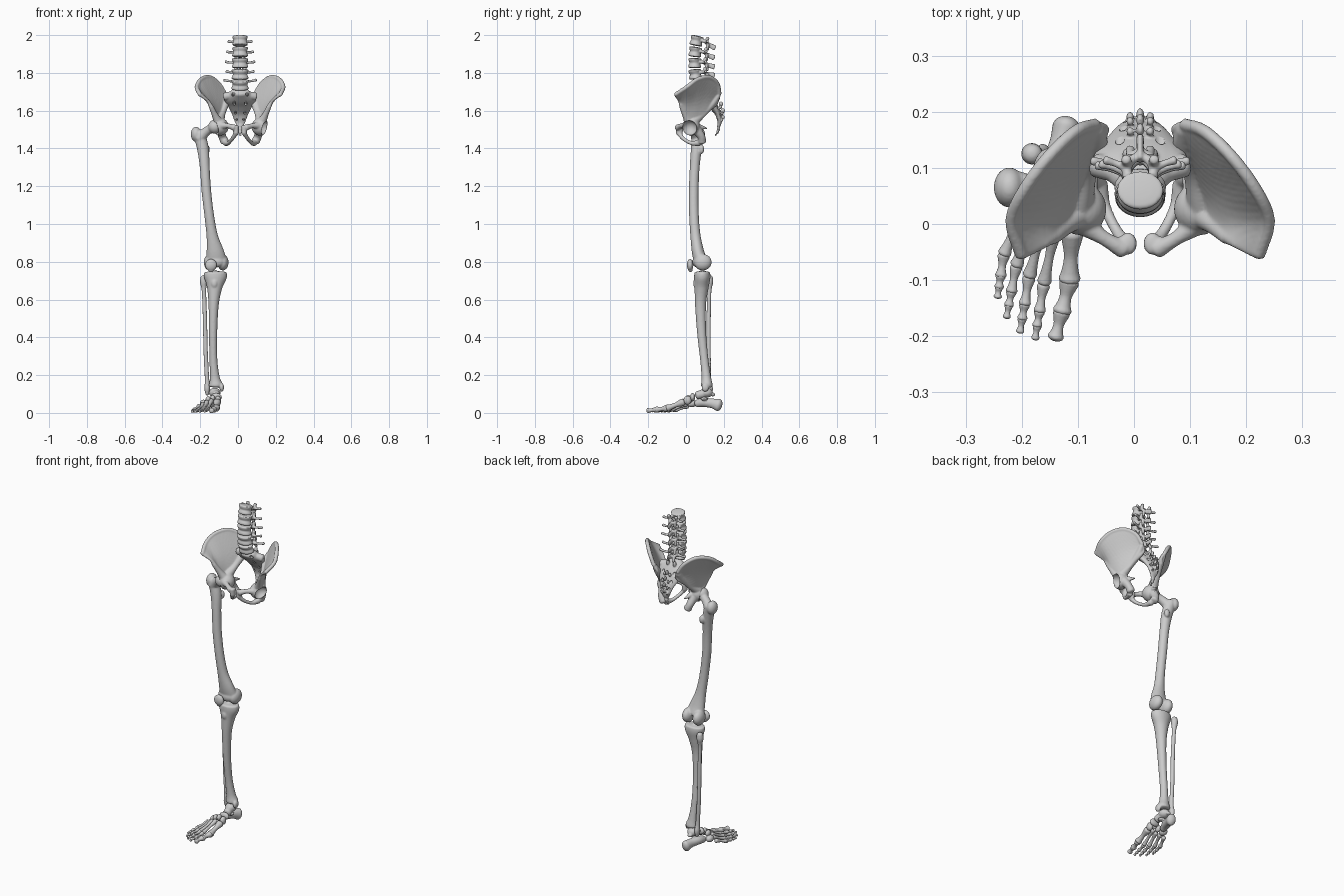
import bpy, bmesh, math
from mathutils import Vector, Matrix

MID = 0.011  # midline of pelvis and spine


def spline(pts, n):
    """Catmull-Rom samples through tuples of any length."""
    p = [Vector(q) for q in pts]
    p = [2 * p[0] - p[1]] + p + [2 * p[-1] - p[-2]]
    out = []
    for i in range(1, len(p) - 2):
        a, b, c, d = p[i - 1:i + 3]
        for k in range(n):
            t = k / n
            out.append(0.5 * (2 * b + (c - a) * t + (2 * a - 5 * b + 4 * c - d) * t * t
                              + (3 * b - a - 3 * c + d) * t ** 3))
    out.append(p[-2])
    return out


def tube(bm, pts, n=6, seg=16, dome=0.5):
    """Loft along (x, y, z, r) or (x, y, z, rx, ry) points with domed ends."""
    full = [tuple(p) + ((p[3],) if len(p) == 4 else ()) for p in pts]
    s = [(Vector(q[:3]), q[3], q[4]) for q in spline([Vector(f) for f in full], n)]
    d = (s[-1][0] - s[0][0]).normalized()
    ref = Vector((0, 1, 0)) if abs(d.x) > 0.85 else Vector((1, 0, 0))
    rings = []
    for i, (c, a, b) in enumerate(s):
        t = (s[min(i + 1, len(s) - 1)][0] - s[max(i - 1, 0)][0]).normalized()
        rings.append((c, a, b, t))

    def cap(r, sign):
        c, a, b, t = r
        return [(c + t * sign * dome * min(a, b) * math.sin(k), a * math.cos(k), b * math.cos(k), t)
                for k in (0.5, 1.0, 1.4)]
    rings = cap(rings[0], -1)[::-1] + rings + cap(rings[-1], 1)
    loops = []
    for c, a, b, t in rings:
        u = (ref - ref.dot(t) * t).normalized()
        v = t.cross(u)
        loops.append([bm.verts.new(c + u * a * math.cos(w) + v * b * math.sin(w))
                      for w in (2 * math.pi * k / seg for k in range(seg))])
    for p, q in zip(loops, loops[1:]):
        for k in range(seg):
            bm.faces.new((p[k], p[(k + 1) % seg], q[(k + 1) % seg], q[k]))
    bm.faces.new(loops[0][::-1])
    bm.faces.new(loops[-1])


def ball(bm, c, r, rot=(0, 0, 0)):
    r = (r, r, r) if isinstance(r, float) else r
    m = Matrix.Translation(c)
    for ang, ax in zip(rot, 'XYZ'):
        m = m @ Matrix.Rotation(math.radians(ang), 4, ax)
    bmesh.ops.create_uvsphere(bm, u_segments=24, v_segments=14, radius=1,
                              matrix=m @ Matrix.Diagonal((*r, 1)))


def bone(name, bm, voxel=0.004, smooth=3, mirror=False, cutter=None):
    """Fuse the overlapping pieces into one smooth bone."""
    bmesh.ops.recalc_face_normals(bm, faces=bm.faces)
    me = bpy.data.meshes.new(name)
    bm.to_mesh(me)
    bm.free()
    ob = bpy.data.objects.new(name, me)
    bpy.context.collection.objects.link(ob)
    for f in me.polygons:
        f.use_smooth = True
    if mirror:
        ob.location.x = MID
        ob.modifiers.new('mirror', 'MIRROR').use_mirror_merge = False
    if voxel:
        r = ob.modifiers.new('fuse', 'REMESH')
        r.mode, r.voxel_size, r.use_smooth_shade = 'VOXEL', voxel, True
        m = ob.modifiers.new('soften', 'SMOOTH')
        m.factor, m.iterations = 0.5, smooth
    else:
        ob.hide_render = True
        ob.display_type = 'WIRE'
    if cutter:
        b = ob.modifiers.new('cut', 'BOOLEAN')
        b.object, b.operation, b.solver = cutter, 'DIFFERENCE', 'EXACT'
    return ob


# Hip bones: ribs fused into the iliac wing, then rami around the foramen
bm = bmesh.new()
crest = spline([(.212, -.055, 1.685), (.229, .005, 1.725), (.207, .06, 1.765),
                (.163, .12, 1.777), (.115, .165, 1.745), (.08, .177, 1.69)], 9)
base = spline([(.158, -.025, 1.63), (.132, -.005, 1.57), (.118, .035, 1.545),
               (.105, .075, 1.56), (.09, .115, 1.60), (.073, .155, 1.635)], 9)
for a, b in zip(crest, base):
    m = (a + b) / 2 + Vector((-.014, .004, -.004))
    tube(bm, [(*a, .009), (*m, .0075), (*b, .012)], 5, 10)
tube(bm, [(*p, .0115) for p in crest[::3]], 3, 12)
tube(bm, [(.112, .035, 1.54, .03), (.095, .09, 1.585, .018), (.078, .14, 1.64, .02),
          (.078, .17, 1.68, .014)])
tube(bm, [(.155, -.025, 1.625, .012), (.13, 0, 1.57, .018), (.11, .02, 1.53, .03)])
ball(bm, (.107, .027, 1.515), .047)
tube(bm, [(.1, .0, 1.52, .022), (.065, -.025, 1.52, .013), (.03, -.045, 1.51, .017)])
tube(bm, [(.022, -.035, 1.515, .016, .02), (.021, -.035, 1.48, .015, .018)])
tube(bm, [(.022, -.038, 1.48, .013), (.042, -.012, 1.45, .01), (.063, .03, 1.428, .011),
          (.075, .07, 1.43, .018)])
tube(bm, [(.102, .055, 1.50, .027), (.095, .08, 1.465, .021), (.082, .085, 1.437, .023)])
tube(bm, [(.09, .07, 1.515, .015), (.078, .112, 1.505, .004)])
cut = bmesh.new()
ball(cut, (.134, .018, 1.508), .04)
socket = bone('socket_cutter', cut, voxel=0, mirror=True)
bone('hip_bones', bm, .004, 3, True, socket)

# Sacrum and coccyx with paired foramina
bm = bmesh.new()
tube(bm, [(MID, .075, 1.70, .05, .03), (MID, .11, 1.665, .085, .03), (MID, .14, 1.63, .068, .024),
          (MID, .168, 1.585, .045, .016), (MID, .178, 1.54, .028, .011),
          (MID, .172, 1.515, .015, .008)], 6, 24)
for y, z, r in ((.172, 1.503, .014), (.167, 1.487, .011), (.158, 1.472, .008)):
    ball(bm, (MID, y, z), (r, r * .7, r * .75))
for s in (-1, 1):
    tube(bm, [(MID + s * .03, .09, 1.685, .02), (MID + s * .078, .105, 1.675, .022)])
    ball(bm, (MID + s * .022, .125, 1.705), (.01, .01, .018))
    for y, z in ((.165, 1.655), (.183, 1.62), (.192, 1.585), (.19, 1.55)):
        ball(bm, (MID + s * .018, y, z), (.007, .008, .011))
for y, z in ((.168, 1.665), (.185, 1.635), (.195, 1.60), (.193, 1.565)):
    ball(bm, (MID, y, z), (.007, .012, .014))
cut = bmesh.new()
for s in (-1, 1):
    for i, z in enumerate((1.655, 1.622, 1.59, 1.56)):
        m = Matrix.Translation((MID + s * (.036 - .006 * i), .15, z)) @ Matrix.Rotation(math.radians(70), 4, 'X')
        bmesh.ops.create_cone(cut, cap_ends=True, segments=16, radius1=.008 - .001 * i,
                              radius2=.008 - .001 * i, depth=.2, matrix=m)
bone('sacrum', bm, .0035, 3, cutter=bone('foramen_cutter', cut, voxel=0))

# Lumbar vertebrae: (y, z, tilt, transverse half width)
for i, (y, z, tilt, w) in enumerate(((.056, 1.970, -12, .062), (.049, 1.911, -8, .07),
                                     (.047, 1.852, -2, .077), (.049, 1.793, 6, .073),
                                     (.06, 1.738, 16, .085))):
    bm = bmesh.new()
    k = .96 + .03 * i
    tube(bm, [(0, 0, -.023, .043 * k, .034), (0, 0, -.016, .042 * k, .034), (0, .001, 0, .036 * k, .029),
              (0, 0, .016, .042 * k, .034), (0, 0, .023, .043 * k, .034)], 4, 24, .12)
    for s in (-1, 1):
        tube(bm, [(s * .022, .022, .008, .009), (s * .023, .046, .004, .009),
                  (s * .013, .062, -.006, .008), (0, .07, -.008, .008)], 5, 12)
        tube(bm, [(s * .022, .042, .005, .009), (s * w * .7, .052, .005, .0065),
                  (s * w, .057, .009, .008)], 5, 12)
        tube(bm, [(s * .023, .05, .0, .01), (s * .025, .055, .028, .009)], 4, 12)
        tube(bm, [(s * .016, .06, -.005, .009), (s * .018, .066, -.036, .008)], 4, 12)
    tube(bm, [(0, .062, -.008, .007, .014), (0, .085, -.012, .006, .013),
              (0, .103 - .004 * max(0, i - 2), -.017, .007, .015)], 5, 14)
    bm.transform(Matrix.Translation((MID, y, z)) @ Matrix.Rotation(math.radians(tilt), 4, 'X'))
    bone('lumbar_vertebra_%d' % (i + 1), bm, .003, 2)

# Femur
bm = bmesh.new()
tube(bm, [(-.207, .062, 1.48, .032), (-.186, .055, 1.40, .031, .029), (-.176, .046, 1.3, .026),
          (-.168, .041, 1.18, .0255), (-.153, .042, 1.05, .0255), (-.137, .05, .94, .03, .027),
          (-.122, .062, .86, .045, .032), (-.115, .075, .81, .055, .036)], 8, 24)
ball(bm, (-.122, .02, 1.515), .037)
tube(bm, [(-.125, .023, 1.513, .026), (-.165, .042, 1.492, .024), (-.205, .06, 1.455, .034)])
ball(bm, (-.222, .065, 1.475), (.028, .036, .04))
ball(bm, (-.165, .082, 1.395), (.016, .014, .025))
for x in (-.151, -.08):
    ball(bm, (x, .09, .797), (.03, .046, .043), (15, 0, 0))
ball(bm, (-.116, .058, .80), (.045, .024, .03))
bone('femur', bm, .0045, 4)

# Kneecap
bm = bmesh.new()
ball(bm, (-.143, .022, .783), (.031, .017, .032))
ball(bm, (-.143, .024, .76), (.016, .011, .016))
bone('kneecap', bm, .003, 3)

# Tibia
bm = bmesh.new()
tube(bm, [(-.12, .086, .742, .061, .042), (-.12, .086, .715, .06, .043), (-.124, .082, .66, .04, .037),
          (-.129, .077, .57, .027, .029), (-.132, .083, .42, .022, .024), (-.13, .097, .28, .021, .022),
          (-.123, .107, .19, .026, .025), (-.118, .11, .15, .036, .031), (-.118, .11, .14, .036, .03)],
     7, 24, .2)
ball(bm, (-.125, .052, .685), (.018, .014, .026))
ball(bm, (-.122, .088, .747), (.012, .016, .011))
ball(bm, (-.086, .102, .135), (.012, .02, .024))
bone('tibia', bm, .0045, 4)

# Fibula
bm = bmesh.new()
tube(bm, [(-.181, .125, .715, .018), (-.182, .125, .69, .019), (-.18, .123, .64, .0115),
          (-.175, .12, .5, .0115), (-.171, .12, .32, .0115), (-.164, .121, .18, .012),
          (-.163, .124, .13, .015, .019), (-.163, .125, .1, .01, .013)], 6, 16, .8)
bone('fibula', bm, .0035, 3)

# Heel and ankle bones
bm = bmesh.new()
tube(bm, [(-.158, .058, .05, .018, .02), (-.148, .095, .055, .024, .024),
          (-.13, .14, .05, .022, .026), (-.12, .172, .042, .026, .034)], 6, 18, .75)
ball(bm, (-.115, .095, .075), (.02, .018, .01))
bone('heel_bone', bm)
bm = bmesh.new()
ball(bm, (-.123, .108, .107), (.031, .034, .026))
tube(bm, [(-.122, .1, .103, .024), (-.115, .06, .093, .022)])
ball(bm, (-.125, .142, .097), (.014, .012, .01))
bone('ankle_bone', bm, .0035)

# Midfoot bones: centre and radii
for name, c, r in (('navicular', (-.116, .035, .083), (.031, .014, .022)),
                   ('inner_cuneiform', (-.106, .008, .067), (.016, .021, .024)),
                   ('middle_cuneiform', (-.134, .011, .077), (.013, .016, .018)),
                   ('outer_cuneiform', (-.158, .014, .069), (.014, .02, .02)),
                   ('cuboid', (-.182, .03, .05), (.02, .027, .02))):
    bm = bmesh.new()
    ball(bm, c, r)
    bone(name, bm, .003, 2)


def long_bone(name, a, b, r):
    """Small waisted bone with knobbed ends."""
    a, b = Vector(a), Vector(b)
    bm = bmesh.new()
    tube(bm, [(*a.lerp(b, t), r * k) for t, k in ((.06, 1.1), (.2, .95), (.5, .66), (.78, .8), (.94, 1.05))],
         5, 14, .6)
    bone(name, bm, .0025, 2)


# Metatarsals and toes: base, knuckle, toe tip, radius
rays = (((-.11, -.012, .058), (-.115, -.102, .024), (-.14, -.203, .012), .019),
        ((-.14, -.006, .066), (-.161, -.108, .021), (-.176, -.204, .009), .0125),
        ((-.163, -.006, .058), (-.187, -.095, .019), (-.203, -.192, .009), .0125),
        ((-.183, .004, .048), (-.21, -.076, .017), (-.227, -.166, .008), .012),
        ((-.205, .01, .036), (-.232, -.055, .015), (-.243, -.13, .008), .012))
for i, (a, k, tip, r) in enumerate(rays):
    long_bone('metatarsal_%d' % (i + 1), a, k, r)
    k, tip = Vector(k), Vector(tip)
    stops = (0, .54, 1) if i == 0 else (0, .5, .76, 1)
    for j, (s, e) in enumerate(zip(stops, stops[1:])):
        long_bone('toe_%d_joint_%d' % (i + 1, j + 1), k.lerp(tip, s), k.lerp(tip, e), r * (.88 - .12 * j))
